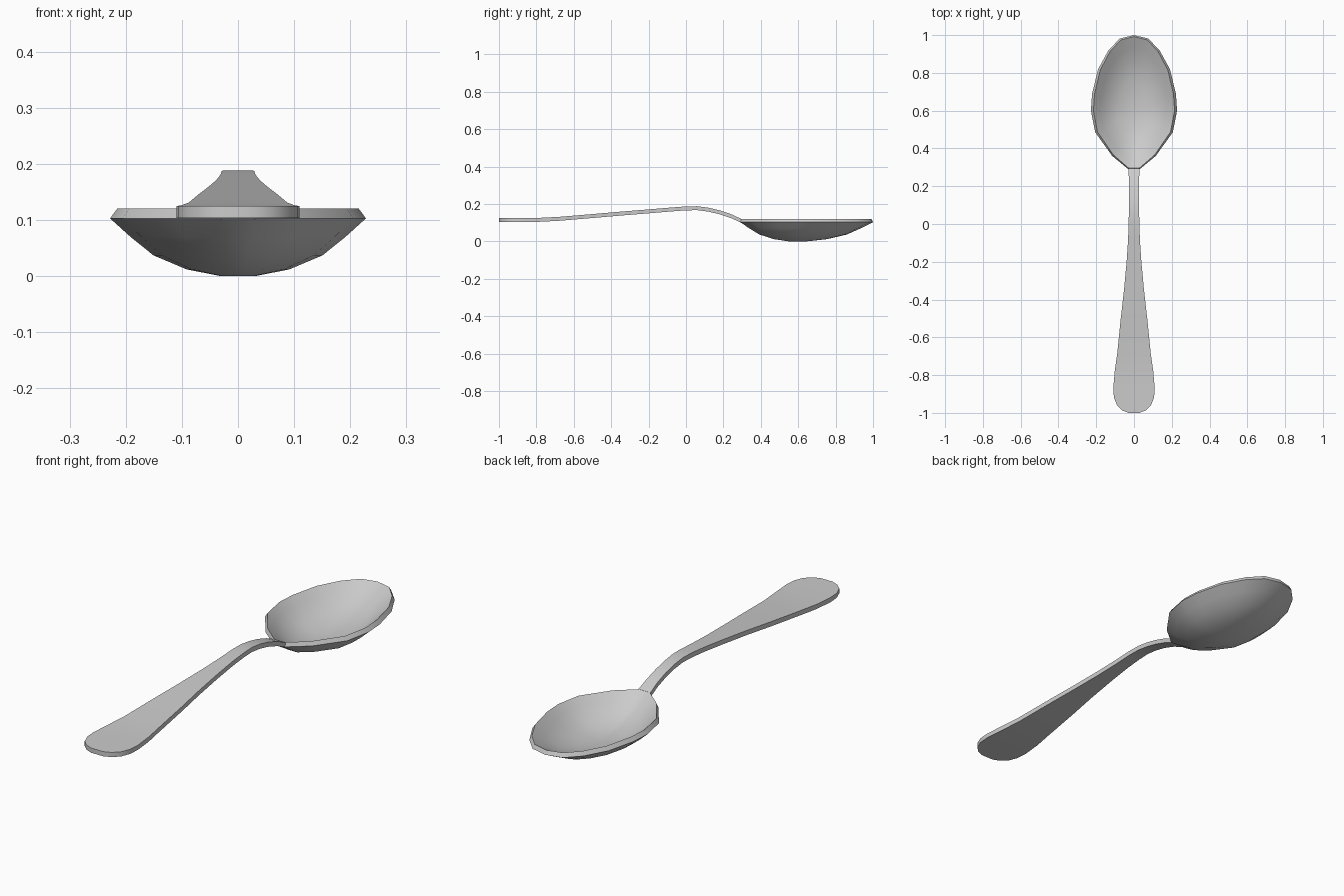
import bpy, bmesh, math

if "Cube" in bpy.data.objects:
    bpy.data.objects.remove(bpy.data.objects["Cube"])


def finish(name, bm, angle):
    bmesh.ops.recalc_face_normals(bm, faces=bm.faces[:])
    mesh = bpy.data.meshes.new(name)
    bm.to_mesh(mesh)
    bm.free()
    obj = bpy.data.objects.new(name, mesh)
    bpy.context.collection.objects.link(obj)
    bpy.ops.object.select_all(action='DESELECT')
    obj.select_set(True)
    bpy.context.view_layer.objects.active = obj
    bpy.ops.object.shade_smooth_by_angle(angle=math.radians(angle))
    return obj


def loft(bm, rings):
    # bridges closed rings of equal length and caps both ends
    loops = [[bm.verts.new(p) for p in ring] for ring in rings]
    for a, b in zip(loops, loops[1:]):
        for i in range(len(a)):
            j = (i + 1) % len(a)
            bm.faces.new((a[i], a[j], b[j], b[i]))
    bm.faces.new(loops[0])
    bm.faces.new(loops[-1])


# bowl: egg-shaped outline, as half-width and y, mirrored
half = [(0.03, 0.29), (0.115, 0.36), (0.205, 0.485), (0.228, 0.6), (0.222, 0.69),
        (0.19, 0.82), (0.135, 0.92), (0.075, 0.982)]
outline = half + [(0, 1.0)] + [(-x, y) for x, y in reversed(half)]
CY = 0.59


def bowl_ring(s, z, dx=0.0, dy=0.0):
    kx, ky = s * (1 - dx), s * (1 - dy)
    return [(x * kx, CY + (y - CY) * ky, z) for x, y in outline]


# outer shell upwards, then over the rim and down the inside
outer = [(0.13, 0.0), (0.4, 0.012), (0.66, 0.037), (0.84, 0.07), (1.0, 0.103)]
inner = [(1.0, 0.121), (0.84, 0.089), (0.66, 0.056), (0.4, 0.031), (0.13, 0.02)]
bm = bmesh.new()
loft(bm, [bowl_ring(s, z) for s, z in outer] +
         [bowl_ring(s, z, 0.058, 0.02) for s, z in inner])
finish("bowl", bm, 35)

# handle: stations of y, half-width and top height
stations = [(-1.0, 0.03, 0.125), (-0.987, 0.062, 0.125), (-0.96, 0.09, 0.125),
            (-0.92, 0.106, 0.125), (-0.87, 0.11, 0.125), (-0.78, 0.102, 0.126),
            (-0.68, 0.088, 0.131), (-0.5, 0.07, 0.146), (-0.35, 0.053, 0.159),
            (-0.2, 0.039, 0.171), (-0.08, 0.031, 0.181), (0.0, 0.029, 0.187),
            (0.06, 0.027, 0.188), (0.12, 0.026, 0.18), (0.18, 0.026, 0.166),
            (0.24, 0.027, 0.146), (0.295, 0.03, 0.121)]
T = 0.021
bm = bmesh.new()
loft(bm, [[(-w, y, z - T), (w, y, z - T), (w, y, z), (-w, y, z)]
          for y, w, z in stations])
finish("handle", bm, 40)
